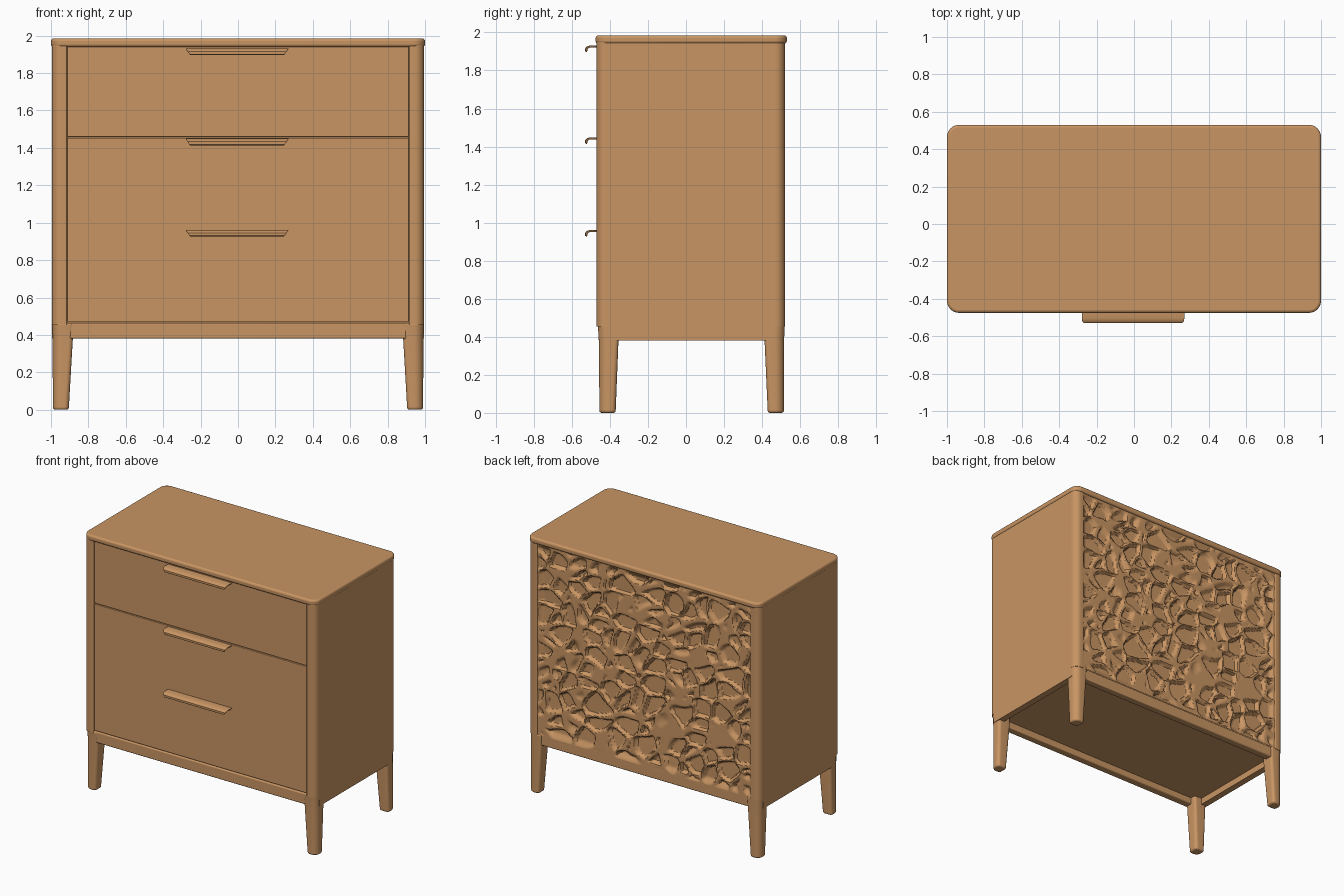
import bpy, bmesh, math
from mathutils import Vector, noise

if "Cube" in bpy.data.objects:
    bpy.data.objects.remove(bpy.data.objects["Cube"], do_unlink=True)

wood = bpy.data.materials.new("warm_wood")
wood.use_nodes = True
WOOD = (0.58, 0.30, 0.125, 1)
wood.diffuse_color = WOOD
wood.node_tree.nodes["Principled BSDF"].inputs["Base Color"].default_value = WOOD


def finish(name, bm, bevel=0, fix_normals=True):
    """Turn a bmesh into a shaded object, optionally with softened edges."""
    if fix_normals:
        bmesh.ops.recalc_face_normals(bm, faces=bm.faces)
    mesh = bpy.data.meshes.new(name)
    bm.to_mesh(mesh)
    bm.free()
    mesh.materials.append(wood)
    ob = bpy.data.objects.new(name, mesh)
    bpy.context.collection.objects.link(ob)
    if bevel:
        mod = ob.modifiers.new("soft_edges", "BEVEL")
        mod.width, mod.segments, mod.limit_method = bevel, 3, "ANGLE"
        mod.angle_limit = math.radians(40)
    bpy.ops.object.select_all(action="DESELECT")
    ob.select_set(True)
    bpy.context.view_layer.objects.active = ob
    bpy.ops.object.shade_smooth_by_angle(angle=math.radians(35))
    return ob


def rounded_rect(x0, x1, y0, y1, radii):
    """Outline with a radius per corner: (x0,y0), (x1,y0), (x1,y1), (x0,y1)."""
    pts = []
    corners = [(x0, y0, 1, 1), (x1, y0, -1, 1), (x1, y1, -1, -1), (x0, y1, 1, -1)]
    for i, ((x, y, sx, sy), r) in enumerate(zip(corners, radii)):
        for k in range(9):
            a = math.pi * (1 + i / 2 + k / 16)
            pts.append((x + r * (sx + math.cos(a)), y + r * (sy + math.sin(a))))
    return pts


def loft(name, layers, bevel=0):
    """Closed solid through matching outlines, given as (z, points)."""
    bm = bmesh.new()
    rings = [[bm.verts.new((x, y, z)) for x, y in pts] for z, pts in layers]
    n = len(rings[0])
    for a, b in zip(rings, rings[1:]):
        for i in range(n):
            j = (i + 1) % n
            bm.faces.new((a[i], a[j], b[j], b[i]))
    bm.faces.new(rings[0][::-1])
    bm.faces.new(rings[-1])
    return finish(name, bm, bevel)


def box(name, x0, x1, y0, y1, z0, z1, bevel=0):
    bm = bmesh.new()
    bmesh.ops.create_cube(bm, size=1)
    for v in bm.verts:
        v.co = ((x0 + x1) / 2 + v.co.x * (x1 - x0),
                (y0 + y1) / 2 + v.co.y * (y1 - y0),
                (z0 + z1) / 2 + v.co.z * (z1 - z0))
    return finish(name, bm, bevel)


FRONT, BACK, SIDE = -0.47, 0.52, 0.995
APRON, FLOOR, RIM = 0.38, 0.465, 1.94

# Top slab with rounded corners
outline = rounded_rect(-1, 1, -0.475, 0.53, [0.065] * 4)
loft("top", [(RIM, outline), (1.985, outline)], 0.014)

# Corner posts and tapered legs
for sx, side in ((1, "left"), (-1, "right")):
    for sy, end in ((-1, "front"), (1, "back")):
        def corner(width, depth, inset, r_out, r_in):
            xs = sorted((sx * (SIDE - inset / 3), sx * (SIDE - width)))
            edge = FRONT + inset if sy < 0 else BACK - inset / 3
            ys = sorted((edge, edge - sy * depth))
            signs = [(-1, -1), (1, -1), (1, 1), (-1, 1)]
            return rounded_rect(*xs, *ys, [r_out if s == (sx, sy) else r_in for s in signs])

        post = corner(0.08, 0.08, 0, 0.05, 0.008)
        loft(f"{end}_{side}_post", [(FLOOR - 0.01, post), (RIM + 0.01, post)])
        loft(f"{end}_{side}_leg", [
            (0, corner(0.09, 0.085, 0.015, 0.045, 0.025)),
            (APRON, corner(0.112, 0.103, 0.012, 0.05, 0.02)),
            (FLOOR, corner(0.115, 0.106, 0.006, 0.05, 0.02))], 0.012)

    # Side panel flush with the posts
    x0, x1 = sorted((sx * SIDE, sx * (SIDE - 0.05)))
    box(f"{side}_panel", x0, x1, FRONT + 0.05, BACK - 0.05, APRON, RIM + 0.01)

# Aprons and recessed base
box("front_apron", -0.9, 0.9, FRONT + 0.01, FRONT + 0.07, APRON, FLOOR, 0.008)
box("back_apron", -0.9, 0.9, BACK - 0.07, BACK - 0.012, APRON, FLOOR, 0.008)
box("base_panel", -0.96, 0.96, FRONT + 0.03, BACK - 0.03, 0.43, 0.455)

# Drawer fronts
for name, z0, z1 in (("top_drawer", 1.459, RIM + 0.005),
                     ("lower_drawers", FLOOR + 0.006, 1.453)):
    box(name, -0.912, 0.912, FRONT + 0.012, FRONT + 0.05, z0, z1, 0.003)
box("drawer_backing", -0.93, 0.93, FRONT + 0.03, FRONT + 0.06, FLOOR, RIM)

# Hooked pull handles with slanted ends
hook = [(-0.44, 0), (-0.505, 0.002), (-0.522, -0.004), (-0.53, -0.014), (-0.53, -0.03),
        (-0.52, -0.034), (-0.518, -0.018), (-0.508, -0.01), (-0.44, -0.01)]
for name, top in (("top_handle", 1.93), ("middle_handle", 1.447), ("bottom_handle", 0.96)):
    bm = bmesh.new()
    ends = [[bm.verts.new((-0.005 + s * (0.275 + 0.7 * min(z, 0)), y, top + z)) for y, z in hook]
            for s in (-1, 1)]
    for i in range(len(hook)):
        j = (i + 1) % len(hook)
        bm.faces.new((ends[0][i], ends[0][j], ends[1][j], ends[1][i]))
    for ring in ends:
        bm.faces.new(ring)
    finish(name, bm, 0.002)

# Carved back: irregular pockets between raised webbing
bm = bmesh.new()
bmesh.ops.create_grid(bm, x_segments=190, y_segments=150, size=1)
for v in bm.verts:
    x, z = v.co.x * 0.922, (FLOOR + RIM) / 2 + v.co.y * (RIM - FLOOR + 0.01) / 2
    p = Vector((x * 6.5 + z * 1.5, z * 7, 4.3))
    p += noise.noise_vector(p * 0.9) * 0.25
    dist, cells = noise.voronoi(p)
    t = min(max((dist[1] - dist[0] - 0.1) / 0.14, 0), 1)
    border = min(1, (0.922 - abs(x)) / 0.04, (z - FLOOR) / 0.04, (RIM - z) / 0.04)
    tilt = noise.noise_vector(cells[0] * 3.7)
    depth = 0.026 + 0.012 * (p - cells[0]).dot(tilt)
    v.co = (x, BACK - 0.006 - depth * t * t * (3 - 2 * t) * max(border, 0), z)
bmesh.ops.reverse_faces(bm, faces=bm.faces)
finish("carved_back_panel", bm, fix_normals=False)
